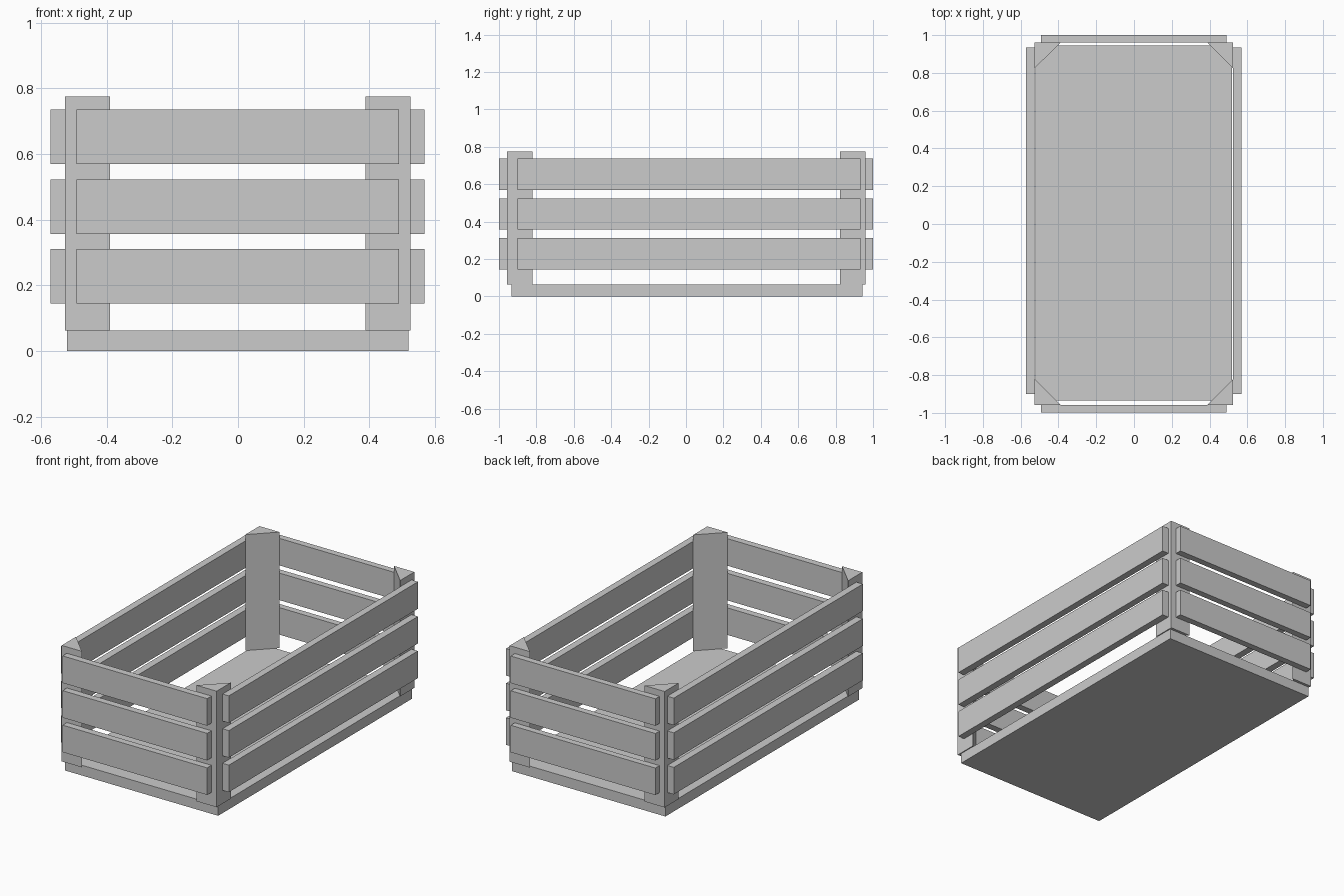
import bpy, bmesh
from mathutils import Vector

if "Cube" in bpy.data.objects:
    bpy.data.objects.remove(bpy.data.objects["Cube"])


def prism(name, outline, z0, z1):
    """Extrude a flat xy outline from z0 up to z1."""
    bm = bmesh.new()
    face = bm.faces.new([bm.verts.new((x, y, z0)) for x, y in outline])
    top = bmesh.ops.extrude_face_region(bm, geom=[face])["geom"]
    bmesh.ops.translate(bm, vec=Vector((0, 0, z1 - z0)),
                        verts=[g for g in top if isinstance(g, bmesh.types.BMVert)])
    bmesh.ops.recalc_face_normals(bm, faces=bm.faces)
    mesh = bpy.data.meshes.new(name)
    bm.to_mesh(mesh)
    bm.free()
    obj = bpy.data.objects.new(name, mesh)
    bpy.context.collection.objects.link(obj)
    return obj


def board(name, x0, x1, y0, y1, z0, z1):
    return prism(name, [(x0, y0), (x1, y0), (x1, y1), (x0, y1)], z0, z1)


FLOOR_TOP, POST_TOP = 0.063, 0.775
POST_LEG = 0.137
SLAT_HEIGHT = 0.166

# Floor panel
board("floor_panel", -0.521, 0.519, -0.934, 0.944, 0, FLOOR_TOP)

# Triangular corner posts
for side, sx, x in (("left", -1, -0.527), ("right", 1, 0.525)):
    for end, sy, y in (("front", -1, -0.957), ("back", 1, 0.96)):
        prism(f"{end}_{side}_post",
              [(x, y), (x - sx * POST_LEG, y), (x, y - sy * POST_LEG)],
              FLOOR_TOP, POST_TOP)

# Three rows of slats around all four sides
for row, z in enumerate((0.145, 0.357, 0.57), 1):
    z1 = z + SLAT_HEIGHT
    board(f"front_slat_{row}", -0.492, 0.49, -0.999, -0.957, z, z1)
    board(f"back_slat_{row}", -0.492, 0.49, 0.96, 1.0, z, z1)
    board(f"left_slat_{row}", -0.571, -0.527, -0.9, 0.934, z, z1)
    board(f"right_slat_{row}", 0.525, 0.568, -0.9, 0.934, z, z1)
